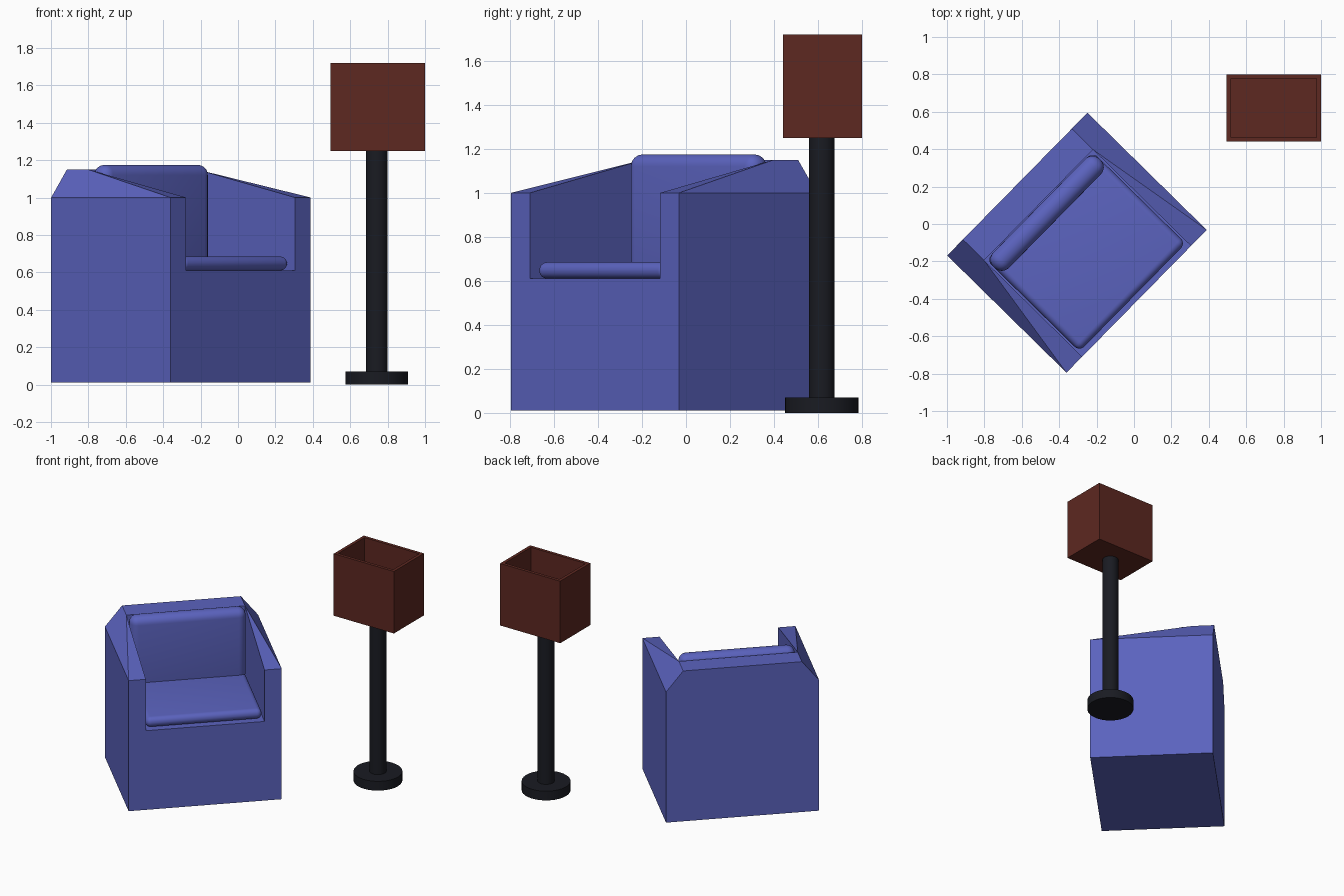
import bpy, bmesh, math
from mathutils import Matrix, Vector

if "Cube" in bpy.data.objects:
    bpy.data.objects.remove(bpy.data.objects["Cube"])


def material(name, rgb):
    m = bpy.data.materials.new(name)
    m.diffuse_color = (*rgb, 1)
    m.use_nodes = True
    m.node_tree.nodes["Principled BSDF"].inputs["Base Color"].default_value = m.diffuse_color
    return m


BLUE = material("blue_fabric", (0.105, 0.125, 0.52))
BROWN = material("brown_shade", (0.11, 0.021, 0.015))
BLACK = material("black_metal", (0.01, 0.011, 0.016))

# Chair stands turned on the floor
CHAIR = Matrix.Translation((-0.305, -0.10, 0)) @ Matrix.Rotation(math.radians(45.5), 4, 'Z')


def finish(name, bm, mat, matrix=Matrix()):
    bmesh.ops.recalc_face_normals(bm, faces=bm.faces)
    me = bpy.data.meshes.new(name)
    bm.to_mesh(me)
    bm.free()
    ob = bpy.data.objects.new(name, me)
    bpy.context.collection.objects.link(ob)
    me.materials.append(mat)
    ob.matrix_world = matrix
    return ob


def box(lo, hi):
    bm = bmesh.new()
    lo, hi = Vector(lo), Vector(hi)
    bmesh.ops.create_cube(bm, size=1)
    bmesh.ops.scale(bm, vec=hi - lo, verts=bm.verts)
    bmesh.ops.translate(bm, vec=(lo + hi) / 2, verts=bm.verts)
    return bm


def smooth(ob):
    bpy.ops.object.select_all(action='DESELECT')
    ob.select_set(True)
    bpy.context.view_layer.objects.active = ob
    bpy.ops.object.shade_smooth_by_angle(angle=math.radians(40))


def cushion(name, lo, hi, radius):
    bm = box(lo, hi)
    bmesh.ops.bevel(bm, geom=bm.edges[:], offset=radius, segments=6,
                    profile=0.5, affect='EDGES')
    smooth(finish(name, bm, BLUE, CHAIR))


def cylinder(name, radius, z0, z1):
    bm = bmesh.new()
    bmesh.ops.create_cone(bm, cap_ends=True, segments=32, radius1=radius, radius2=radius,
                          depth=z1 - z0,
                          matrix=Matrix.Translation((0.742, 0.617, (z0 + z1) / 2)))
    smooth(finish(name, bm, BLACK))


# Chair body: right half, mirrored; arms rise and tilt towards the back rail
a, b = 0.535, 0.415           # outer and inner half width
f, i, k = -0.447, 0.288, 0.447  # front, inner back, outer back
low, seat, arm, top = 0.01, 0.61, 1.0, 1.15
bm = bmesh.new()
v = [bm.verts.new(p) for p in [
    (0, f, low), (a, f, low), (a, k, low), (0, k, low),
    (a, f, arm), (a, k, arm), (b, k, top), (0, k, top),
    (0, i, top), (b, i, top), (b, f, arm), (b, f, seat),
    (0, f, seat), (b, i, seat), (0, i, seat)]]
for face in [(0, 3, 2, 1), (1, 2, 5, 4), (3, 7, 6, 5, 2), (7, 8, 9, 6),
             (5, 6, 9), (4, 5, 9), (4, 9, 10), (0, 1, 4, 10, 11, 12),
             (10, 9, 13, 11), (8, 14, 13, 9), (11, 13, 14, 12)]:
    bm.faces.new([v[n] for n in face])
body = finish("chair_body", bm, BLUE, CHAIR)
body.modifiers.new("mirror", 'MIRROR')

# Cushions
cushion("seat_cushion", (-0.405, -0.417, 0.61), (0.405, 0.28, 0.685), 0.036)
cushion("back_cushion", (-0.405, 0.165, 0.63), (0.405, 0.283, 1.175), 0.055)

# Floor lamp stand
cylinder("lamp_base", 0.168, 0, 0.07)
cylinder("lamp_pole", 0.058, 0.06, 1.26)

# Lamp shade: open-topped box with a floor
bm = box((0.495, 0.44, 1.25), (1.0, 0.80, 1.72))
bm.faces.ensure_lookup_table()
lid = max(bm.faces, key=lambda fc: fc.calc_center_median().z)
bmesh.ops.inset_region(bm, faces=[lid], thickness=0.033)
well = bmesh.ops.extrude_face_region(bm, geom=[lid])
bmesh.ops.delete(bm, geom=[lid], context='FACES_ONLY')
bmesh.ops.translate(bm, vec=(0, 0, -0.44),
                    verts=[g for g in well["geom"] if isinstance(g, bmesh.types.BMVert)])
finish("lamp_shade", bm, BROWN)
